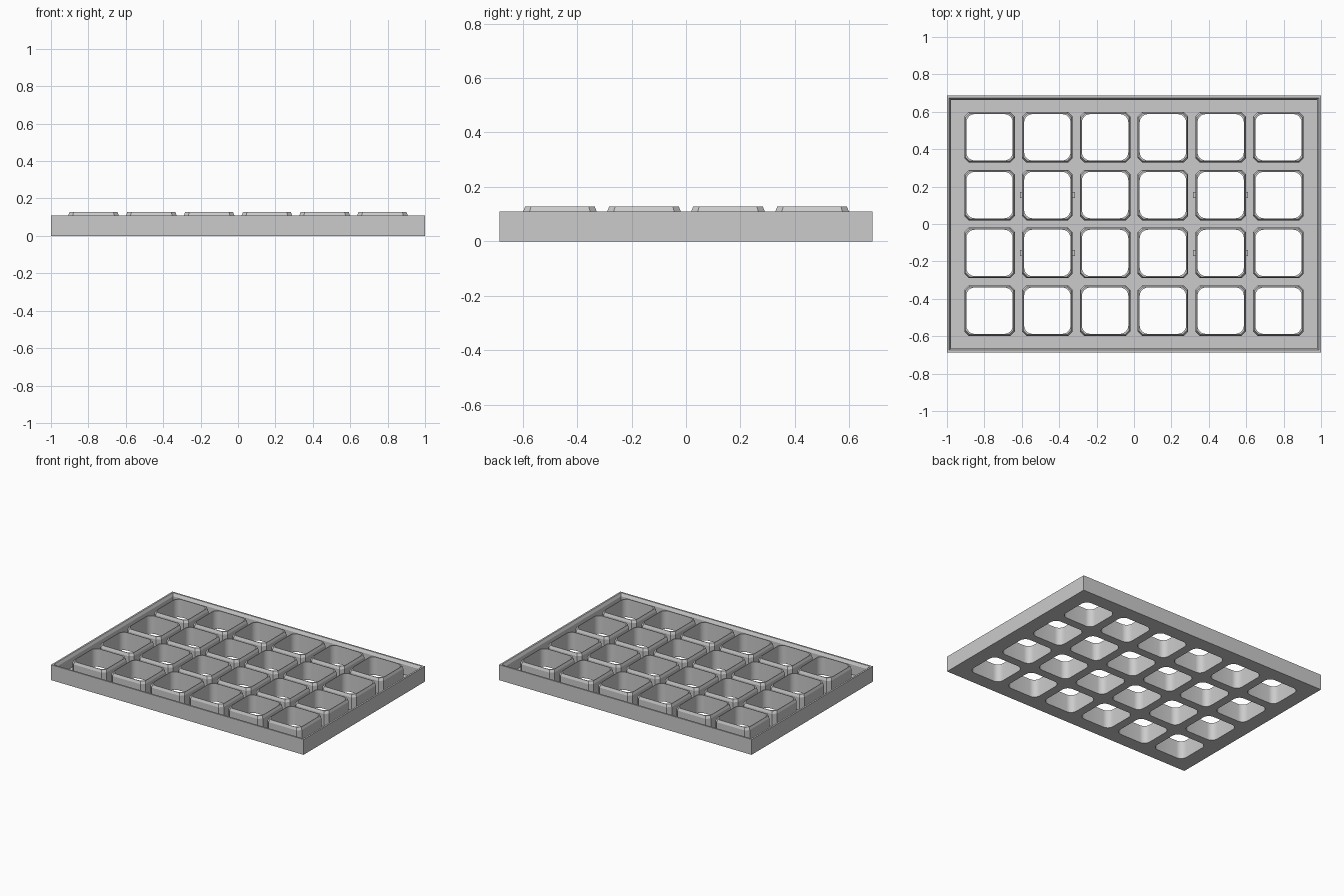
import bpy, bmesh, math

cube = bpy.data.objects.get("Cube")
if cube:
    bpy.data.objects.remove(cube, do_unlink=True)

HALF_X, HALF_Y = 1.0, 0.686
WALL_TOP, FLOOR, TUBE_TOP = 0.11, 0.02, 0.128
PITCH, COLS, ROWS = 0.309, 6, 4
OUTER, INNER, STEPS = 0.135, 0.124, 7

grey = bpy.data.materials.new("plain grey")
grey.use_nodes = True
grey.diffuse_color = (0.6, 0.6, 0.6, 1)
grey.node_tree.nodes["Principled BSDF"].inputs["Base Color"].default_value = (0.6, 0.6, 0.6, 1)


def square(half, corner, rounded):
    """Outline of a square whose corners are chamfered or rounded."""
    pts = []
    for q in range(4):
        c, s = round(math.cos(q * math.pi / 2)), round(math.sin(q * math.pi / 2))
        for i in range(STEPS):
            t = i / (STEPS - 1)
            a, b = (math.cos(t * math.pi / 2), math.sin(t * math.pi / 2)) if rounded else (1 - t, t)
            x, y = half - corner + corner * a, half - corner + corner * b
            pts.append((x * c - y * s, x * s + y * c))
    return pts


def rectangle(inset):
    x, y = HALF_X - inset, HALF_Y - inset
    return [(x, -y), (x, y), (-x, y), (-x, -y)]


def ring(bm, pts, z, cx=0, cy=0):
    return [bm.verts.new((x + cx, y + cy, z)) for x, y in pts]


def loft(bm, rings):
    for low, high in zip(rings, rings[1:]):
        for i in range(len(low)):
            j = (i + 1) % len(low)
            bm.faces.new((low[i], low[j], high[j], high[i]))


def fill(bm, rings, up):
    """Flat face between an outline and the holes in it."""
    edges = []
    for r in rings:
        for i in range(len(r)):
            pair = (r[i], r[(i + 1) % len(r)])
            edges.append(bm.edges.get(pair) or bm.edges.new(pair))
    made = bmesh.ops.triangle_fill(bm, edges=edges, use_beauty=True, normal=(0, 0, up))
    for f in made["geom"]:
        if isinstance(f, bmesh.types.BMFace):
            f.normal_update()
            if f.normal.z * up < 0:
                f.normal_flip()


def to_mesh(bm, name):
    mesh = bpy.data.meshes.new(name)
    bm.to_mesh(mesh)
    bm.free()
    mesh.materials.append(grey)
    return mesh


def place(name, mesh, loc=(0, 0, 0)):
    obj = bpy.data.objects.new(name, mesh)
    obj.location = loc
    bpy.context.collection.objects.link(obj)
    return obj


outer_foot = square(OUTER, 0.024, False)
hole = square(INNER, 0.045, True)
centres = [((c - (COLS - 1) / 2) * PITCH, (r - (ROWS - 1) / 2) * PITCH, c, r)
           for c in range(COLS) for r in range(ROWS)]

# Tray: walls with a bevelled inner lip, floor and pierced underside
bm = bmesh.new()
walls = [ring(bm, rectangle(i), z) for i, z in
         ((0, 0), (0, WALL_TOP), (0.012, WALL_TOP), (0.022, WALL_TOP - 0.02), (0.022, FLOOR))]
loft(bm, walls)
fill(bm, [walls[-1]] + [ring(bm, outer_foot, FLOOR, x, y) for x, y, c, r in centres], 1)
fill(bm, [walls[0]] + [ring(bm, hole, 0, x, y) for x, y, c, r in centres], -1)
place("tray", to_mesh(bm, "tray"))

# Square open tubes: chamfered outside, rounded inside
bm = bmesh.new()
loft(bm, [ring(bm, outer_foot, FLOOR), ring(bm, outer_foot, WALL_TOP),
          ring(bm, square(OUTER - 0.007, 0.022, False), TUBE_TOP),
          ring(bm, hole, TUBE_TOP), ring(bm, hole, 0)])
tube = to_mesh(bm, "tube")
for p in tube.polygons:
    p.use_smooth = True
tube.set_sharp_from_angle(angle=0.3)

# Small tabs on the sides of four inner tubes
bm = bmesh.new()
bmesh.ops.create_cube(bm, size=1)
bmesh.ops.scale(bm, vec=(0.014, 0.032, 0.05), verts=bm.verts)
tab = to_mesh(bm, "tab")

for x, y, c, r in centres:
    place(f"tube_{c + 1}_{r + 1}", tube, (x, y, 0))
    if c in (1, 4) and r in (1, 2):
        for side in (-1, 1):
            place("tab", tab, (x + side * (OUTER + 0.005), y, FLOOR + 0.024))
